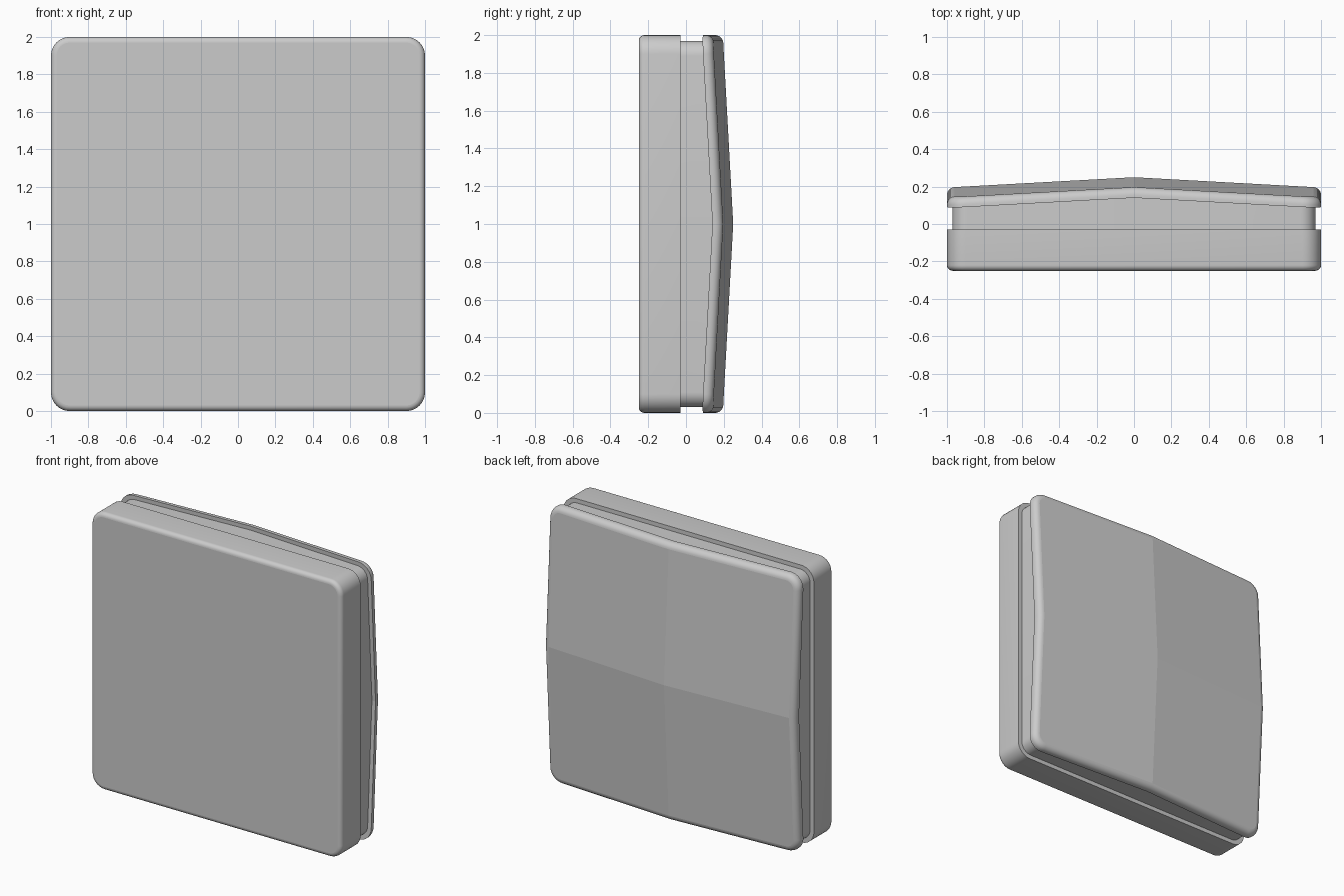
import bpy, bmesh
from math import sin, cos, pi, radians

if "Cube" in bpy.data.objects:
    bpy.data.objects.remove(bpy.data.objects["Cube"])

SEG = 8        # segments per rounded corner
SLOPE = 0.055  # fall of the back towards the edges


def outline(half, radius):
    """Rounded square in x/z, with a point in the middle of each side."""
    pts = []
    for k in range(4):
        c, s = round(cos(k * pi / 2)), round(sin(k * pi / 2))
        quarter = [(half, 0)]
        for i in range(SEG + 1):
            a = i * pi / 2 / SEG
            quarter.append((half - radius + radius * cos(a),
                            half - radius + radius * sin(a)))
        pts += [(u * c - v * s, u * s + v * c) for u, v in quarter]
    return pts


def rounded_slab(name, half, radius, rings):
    """Loft rings of (inset, y, slope), closed by four-part caps."""
    bm = bmesh.new()
    loops = []
    for inset, y, slope in rings:
        loops.append([bm.verts.new((u, y - slope * (abs(u) + abs(v)), v + 1))
                      for u, v in outline(half - inset, radius - inset)])
    n = len(loops[0])
    for a, b in zip(loops, loops[1:]):
        for i in range(n):
            j = (i + 1) % n
            bm.faces.new((a[i], a[j], b[j], b[i])).smooth = True
    # caps: one flat facet per quadrant, meeting in the middle
    for loop, ring in ((loops[0], rings[0]), (loops[-1], rings[-1])):
        mid = bm.verts.new((0, ring[1], 1))
        q = n // 4
        for k in range(4):
            bm.faces.new([mid] + [loop[(k * q + i) % n] for i in range(q + 1)])
    bmesh.ops.recalc_face_normals(bm, faces=bm.faces)
    for e in bm.edges:
        e.smooth = e.calc_face_angle(0) < radians(30)
    mesh = bpy.data.meshes.new(name)
    bm.to_mesh(mesh)
    bm.free()
    bpy.context.collection.objects.link(bpy.data.objects.new(name, mesh))


def round_over(r, y, sign, slope=0):
    """Rings of a quarter-round edge ending at depth y."""
    steps = [i * pi / 2 / 6 for i in range(7)]
    return [(r * (1 - cos(a)), y - sign * r * (1 - sin(a)), slope) for a in steps]


# thick front block with a softened front edge
rounded_slab("front_block", 1.0, 0.1,
             [(0, -0.03, 0)] + round_over(0.03, -0.25, -1))

# recessed core forming the groove
rounded_slab("recessed_core", 0.97, 0.08, [(0, -0.03, 0), (0, 0.2, SLOPE)])

# faceted, gently peaked back cover
rounded_slab("back_cover", 1.0, 0.1,
             [(0, 0.195, SLOPE)] + round_over(0.04, 0.25, 1, SLOPE))
